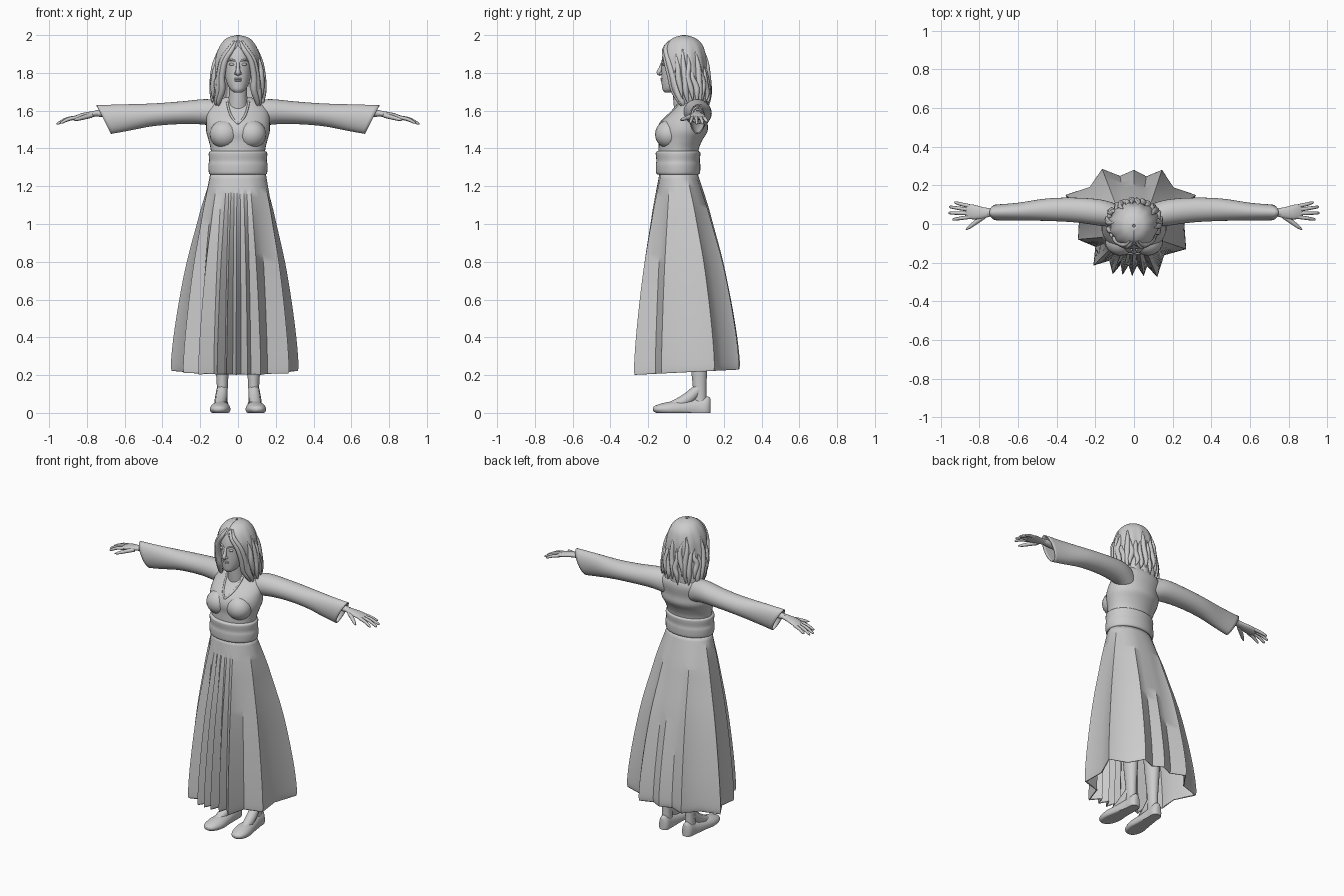
import bpy, bmesh, math, random
from math import sin, cos, pi, atan2
from mathutils import Matrix, Vector
from mathutils.bvhtree import BVHTree

if "Cube" in bpy.data.objects:
    bpy.data.objects.remove(bpy.data.objects["Cube"], do_unlink=True)
random.seed(4)

GREY = bpy.data.materials.new("plain_grey")
GREY.use_nodes = True
GREY.diffuse_color = (0.6, 0.6, 0.6, 1)
GREY.node_tree.nodes["Principled BSDF"].inputs["Base Color"].default_value = (0.6, 0.6, 0.6, 1)


# ---------- helpers ----------
def finish(obj, angle=50, thickness=0):
    obj.data.materials.clear()
    obj.data.materials.append(GREY)
    bpy.ops.object.select_all(action="DESELECT")
    obj.select_set(True)
    bpy.context.view_layer.objects.active = obj
    bpy.ops.object.shade_smooth_by_angle(angle=math.radians(angle))
    if thickness:
        mod = obj.modifiers.new("thickness", "SOLIDIFY")
        mod.thickness, mod.offset = thickness, -1
    return obj


def from_bmesh(name, bm, **kw):
    bmesh.ops.recalc_face_normals(bm, faces=bm.faces)
    mesh = bpy.data.meshes.new(name)
    bm.to_mesh(mesh)
    bm.free()
    obj = bpy.data.objects.new(name, mesh)
    bpy.context.collection.objects.link(obj)
    return finish(obj, **kw)


def smooth(rows, n=4):
    """Catmull-Rom resampling of a list of tuples."""
    out = []
    for i in range(len(rows) - 1):
        p = [rows[max(i - 1, 0)], rows[i], rows[i + 1], rows[min(i + 2, len(rows) - 1)]]
        for k in range(n):
            t = k / n
            out.append(tuple(
                b + 0.5 * t * (c - a + t * (2 * a - 5 * b + 4 * c - d + t * (3 * (b - c) + d - a)))
                for a, b, c, d in zip(*p)))
    return out + [tuple(rows[-1])]


def grid(name, rows, closed=True, caps=True, **kw):
    """Skin a list of point rows."""
    bm = bmesh.new()
    vs = [[bm.verts.new(p) for p in row] for row in rows]
    n = len(rows[0])
    for r0, r1 in zip(vs, vs[1:]):
        for j in range(n if closed else n - 1):
            k = (j + 1) % n
            bm.faces.new((r0[j], r0[k], r1[k], r1[j]))
    if caps:
        bm.faces.new(vs[0])
        bm.faces.new(vs[-1])
    return from_bmesh(name, bm, **kw)


def loft(name, rings, axis="z", side=1, seg=28, floor=None, **kw):
    """Rings: position on axis, two centre values, two radii, optional shear."""
    rows = []
    for ring in smooth(rings):
        a, c1, c2, r1, r2 = ring[:5]
        shear = ring[5] if len(ring) > 5 else 0
        row = []
        for j in range(seg):
            t = 2 * pi * j / seg
            u, v = c1 + r1 * cos(t), c2 + r2 * sin(t)
            p = {"x": (a + shear * (v - c2), u, v), "y": (u, a, v), "z": (u, v, a)}[axis]
            z = p[2] if floor is None else max(p[2], floor)
            row.append((p[0] * side, p[1], z))
        rows.append(row)
    return grid(name, rows, **kw)


def sweep(name, points, side=1):
    """Round tapered strand through (x, y, z, radius) points."""
    pts = smooth(points)
    cu = bpy.data.curves.new(name, "CURVE")
    cu.dimensions, cu.bevel_depth, cu.bevel_resolution, cu.use_fill_caps = "3D", 1, 2, True
    sp = cu.splines.new("POLY")
    sp.points.add(len(pts) - 1)
    for q, (x, y, z, r) in zip(sp.points, pts):
        q.co, q.radius = (x * side, y, z, 1), max(r, 0.001)
    obj = bpy.data.objects.new(name, cu)
    bpy.context.collection.objects.link(obj)
    bpy.ops.object.select_all(action="DESELECT")
    obj.select_set(True)
    bpy.context.view_layer.objects.active = obj
    bpy.ops.object.convert(target="MESH")
    return finish(bpy.context.view_layer.objects.active)


def ball(name, loc, size):
    bm = bmesh.new()
    bmesh.ops.create_uvsphere(bm, u_segments=20, v_segments=12, radius=1,
                              matrix=Matrix.Translation(loc) @ Matrix.Diagonal((*size, 1)))
    return from_bmesh(name, bm)


# ---------- bodice, belt, neck ----------
bodice = loft("bodice", [
    (1.25, 0, -.04, .142, .10), (1.38, 0, -.04, .143, .105), (1.44, 0, -.03, .155, .115),
    (1.49, 0, -.018, .168, .132), (1.54, 0, -.008, .168, .123), (1.60, 0, .025, .162, .098),
    (1.64, 0, .035, .13, .078), (1.67, 0, .025, .07, .055)], seg=36)
for s, n in ((1, "left"), (-1, "right")):
    ball(n + "_bust", (.072 * s, -.09, 1.475), (.078, .074, .075))
loft("belt", [
    (1.262, 0, -.042, .146, .106), (1.27, 0, -.042, .154, .116), (1.31, 0, -.042, .157, .118),
    (1.335, 0, -.042, .153, .115), (1.365, 0, -.042, .155, .118), (1.38, 0, -.042, .153, .117),
    (1.387, 0, -.042, .143, .106)], seg=36)
loft("neck", [(1.58, 0, .0, .06, .06), (1.65, 0, -.015, .05, .052), (1.76, 0, -.025, .048, .05)])

# V neckline laid on the bodice
tree = BVHTree.FromObject(bodice, bpy.context.evaluated_depsgraph_get())
for s, n in ((1, "left"), (-1, "right")):
    edge = []
    for x, z in ((0, 1.53), (.025, 1.555), (.042, 1.585), (.052, 1.62), (.058, 1.65)):
        hit = tree.ray_cast(Vector((x, -1, z)), Vector((0, 1, 0)))[0]
        edge.append((x, hit.y if hit else -.03, z, .006))
    sweep(n + "_neckline", edge, s)

# ---------- pleated skirt ----------
tips = [(.32, .15), (.145, .28), (0, .28), (-.165, .285), (-.355, .15), (-.29, -.08),
        (-.21, -.215), (-.11, -.26), (-.06, -.265), (-.01, -.27), (.05, -.27), (.12, -.275), (.27, -.13)]
hem = []
for (x0, y0), (x1, y1) in zip(tips, tips[1:] + tips[:1]):
    mx, my = (x0 + x1) / 2, (y0 + y1) / 2
    k = .88 if my > 0 else .8
    hem += [(x0, y0), (mx * k, my * k)]
rows = []
for f, t in smooth([(0, 0), (.16, .25), (.26, .38), (.45, .62), (.64, .8), (.83, .94), (.96, 1), (1, .985)]):
    row = []
    for x, y in hem:
        a = atan2(y, x)
        wx, wy, hz = .147 * cos(a), -.04 + .1 * sin(a), .215 + .05 * y
        row.append((wx + (x - wx) * t, wy + (y - wy) * t, 1.27 + (hz - 1.27) * f))
    rows.append(row)
grid("skirt", rows, caps=False, angle=40, thickness=.006)

# ---------- head and face ----------
loft("head", [
    (1.695, 0, -.09, .018, .022), (1.71, 0, -.082, .038, .042), (1.735, 0, -.066, .054, .062),
    (1.77, 0, -.05, .066, .08), (1.82, 0, -.036, .075, .094), (1.88, 0, -.027, .079, .1),
    (1.94, 0, -.02, .07, .088), (1.975, 0, -.015, .04, .05)])
sweep("nose", [(0, -.122, 1.86, .008), (0, -.134, 1.825, .010), (0, -.143, 1.802, .013), (0, -.132, 1.79, .008)])
ball("upper_lip", (0, -.127, 1.769, ), (.022, .008, .005))
ball("lower_lip", (0, -.125, 1.759), (.019, .009, .006))
ball("chin", (0, -.106, 1.722), (.024, .02, .018))
for s, n in ((1, "left"), (-1, "right")):
    ball(n + "_eye", (.032 * s, -.118, 1.845), (.015, .01, .007))
    sweep(n + "_brow", [(.014, -.126, 1.862, .004), (.034, -.121, 1.869, .005), (.056, -.103, 1.862, .003)], s)
    ball(n + "_nostril", (.011 * s, -.132, 1.797), (.008, .009, .007))

# ---------- hair: shell open at the face, with hanging locks ----------
# height, centre y, half width, half depth, half angle of the face opening
shell = smooth([
    (2.0, -.01, .008, .008, 0), (1.985, -.01, .06, .06, 0), (1.95, -.01, .095, .1, 0),
    (1.90, -.01, .118, .118, .36), (1.85, -.006, .127, .121, .58), (1.78, .002, .133, .116, .66),
    (1.71, .015, .136, .107, .72), (1.65, .025, .135, .096, .85), (1.615, .032, .126, .085, 1.1)])


def hair_point(ring, t, k=1):
    z, cy, rx, ry, _ = ring
    return rx * k * sin(t), cy - ry * k * cos(t), z


def ring_at(z):
    return min(shell, key=lambda r: abs(r[0] - z))


rows = []
for ring in shell:
    a = max(ring[4], 0)
    wave = .035 * min(1, (2 - ring[0]) * 4)
    angles = [a + (2 * pi - 2 * a) * j / 72 for j in range(73)]
    rows.append([hair_point(ring, t, .97 + wave * sin(12 * t + 9 * ring[0])) for t in angles])
grid("hair_shell", rows, closed=False, caps=False, thickness=.012)

for i in range(20):
    t = 1.0 + (2 * pi - 2.0) * i / 19
    end, top = random.uniform(1.605, 1.68), random.uniform(1.80, 1.93)
    lock = []
    for k, r in enumerate((.003, .013, .017, .014, .002)):
        z = top + (end - top) * k / 4
        lock.append((*hair_point(ring_at(z), t + random.uniform(-.08, .08), .95 + .02 * k), r))
    sweep("hair_lock_%d" % (i + 1), lock)
for s, n in ((1, "left"), (-1, "right")):
    for m, shift in enumerate((0, .16)):
        path = [(1.965, .12, .004), (1.92, .3, .012), (1.86, .6, .015), (1.78, .72, .017),
                (1.71, .7, .018), (1.65, .9, .014), (1.62, .95, .002)]
        sweep("%s_face_lock_%d" % (n, m + 1),
              [(*hair_point(ring_at(z), t + shift, .97), r) for z, t, r in path], s)

# ---------- arms, hands, legs, shoes ----------
fingers = {"little": (.93, .11, 1.54), "ring": (.957, .088, 1.532),
           "middle": (.96, .057, 1.53), "index": (.94, .024, 1.535)}
for s, n in ((1, "left"), (-1, "right")):
    loft(n + "_sleeve", [
        (.08, .04, 1.575, .06, .075, 0), (.17, .058, 1.593, .068, .068, 0), (.3, .072, 1.589, .064, .06, 0),
        (.45, .074, 1.578, .058, .06, 0), (.6, .064, 1.563, .046, .07, .25),
        (.71, .06, 1.553, .041, .076, .5)], "x", s, caps=False, thickness=.006)
    loft(n + "_forearm", [(.45, .07, 1.585, .035, .035), (.65, .062, 1.587, .026, .024),
                          (.76, .06, 1.585, .02, .016)], "x", s, seg=16)
    loft(n + "_palm", [(.74, .06, 1.586, .02, .016), (.785, .058, 1.58, .03, .015),
                       (.83, .062, 1.572, .038, .014), (.865, .066, 1.562, .036, .01),
                       (.875, .066, 1.56, .028, .005)], "x", s, seg=20)
    for i, (f, (x, y, z)) in enumerate(fingers.items()):
        by = .093 - .019 * i
        sweep("%s_%s_finger" % (n, f), [
            (.85, by, 1.565, .010), (.5 * (.85 + x), .5 * (by + y), 1.556, .0095),
            (x - .008, y, z + .003, .007), (x, y, z, .002)], s)
    sweep(n + "_thumb", [(.775, .04, 1.575, .013), (.815, .012, 1.565, .012),
                         (.85, -.015, 1.555, .009), (.87, -.029, 1.55, .003)], s)
    loft(n + "_leg", [
        (.05, .083, .075, .028, .034), (.14, .083, .072, .029, .036), (.22, .083, .07, .034, .042),
        (.40, .083, .065, .045, .055), (.60, .08, .045, .046, .05), (.95, .075, .0, .065, .07)], "z", s)
    sweep(n + "_instep", [(.084, .065, .125, .03), (.09, .01, .075, .033), (.096, -.05, .043, .03),
                          (.1, -.1, .03, .022)], s)
    loft(n + "_shoe", [
        (-.175, .1, .02, .010, .008), (-.163, .1, .02, .032, .018), (-.13, .098, .02, .048, .03),
        (-.08, .094, .02, .054, .04), (-.01, .09, .022, .045, .044), (.06, .085, .022, .036, .055),
        (.105, .083, .022, .034, .065), (.125, .083, .022, .022, .06), (.13, .083, .022, .008, .045)],
        "y", s, floor=0)
